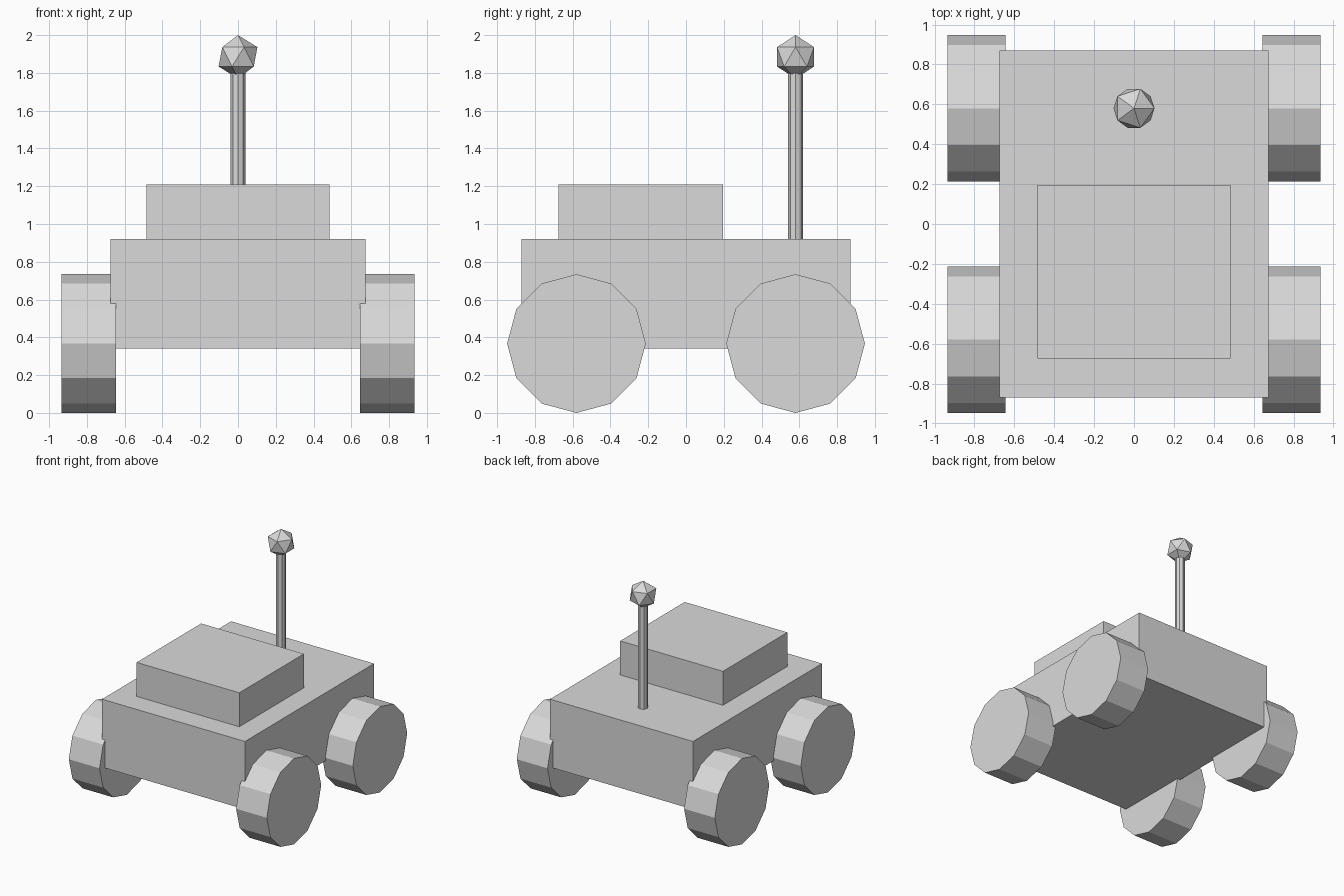
import bpy
import math

cube = bpy.data.objects.get("Cube")
if cube:
    bpy.data.objects.remove(cube, do_unlink=True)

grey = bpy.data.materials.new("light grey")
grey.use_nodes = True
colour = (0.7, 0.7, 0.7, 1)
grey.diffuse_color = colour
grey.node_tree.nodes["Principled BSDF"].inputs["Base Color"].default_value = colour


def finish(name):
    obj = bpy.context.object
    obj.name = name
    obj.data.materials.clear()
    obj.data.materials.append(grey)
    return obj


def box(name, low, high):
    centre = [(a + b) / 2 for a, b in zip(low, high)]
    bpy.ops.mesh.primitive_cube_add(size=1, location=centre)
    obj = finish(name)
    obj.scale = [b - a for a, b in zip(low, high)]
    bpy.ops.object.transform_apply(location=False, rotation=False, scale=True)


def cylinder(name, sides, radius, depth, location, rotation=(0, 0, 0)):
    bpy.ops.mesh.primitive_cylinder_add(vertices=sides, radius=radius, depth=depth,
                                        location=location, rotation=rotation)
    finish(name)


# Body and raised cabin
box("body", (-0.675, -0.87, 0.34), (0.675, 0.87, 0.92))
box("cabin", (-0.485, -0.675, 0.92), (0.485, 0.195, 1.21))

# Four wheels, sunk slightly into the body sides
for side, x in (("left", 0.79), ("right", -0.79)):
    for end, y in (("front", -0.58), ("back", 0.58)):
        cylinder(f"{end}_{side}_wheel", 12, 0.367, 0.29, (x, y, 0.367),
                 (0, math.pi / 2, 0))

# Antenna with a faceted tip
cylinder("antenna_mast", 8, 0.039, 0.9, (0, 0.58, 1.37))
bpy.ops.mesh.primitive_ico_sphere_add(subdivisions=1, radius=0.115,
                                      location=(0, 0.58, 1.885))
finish("antenna_tip")
